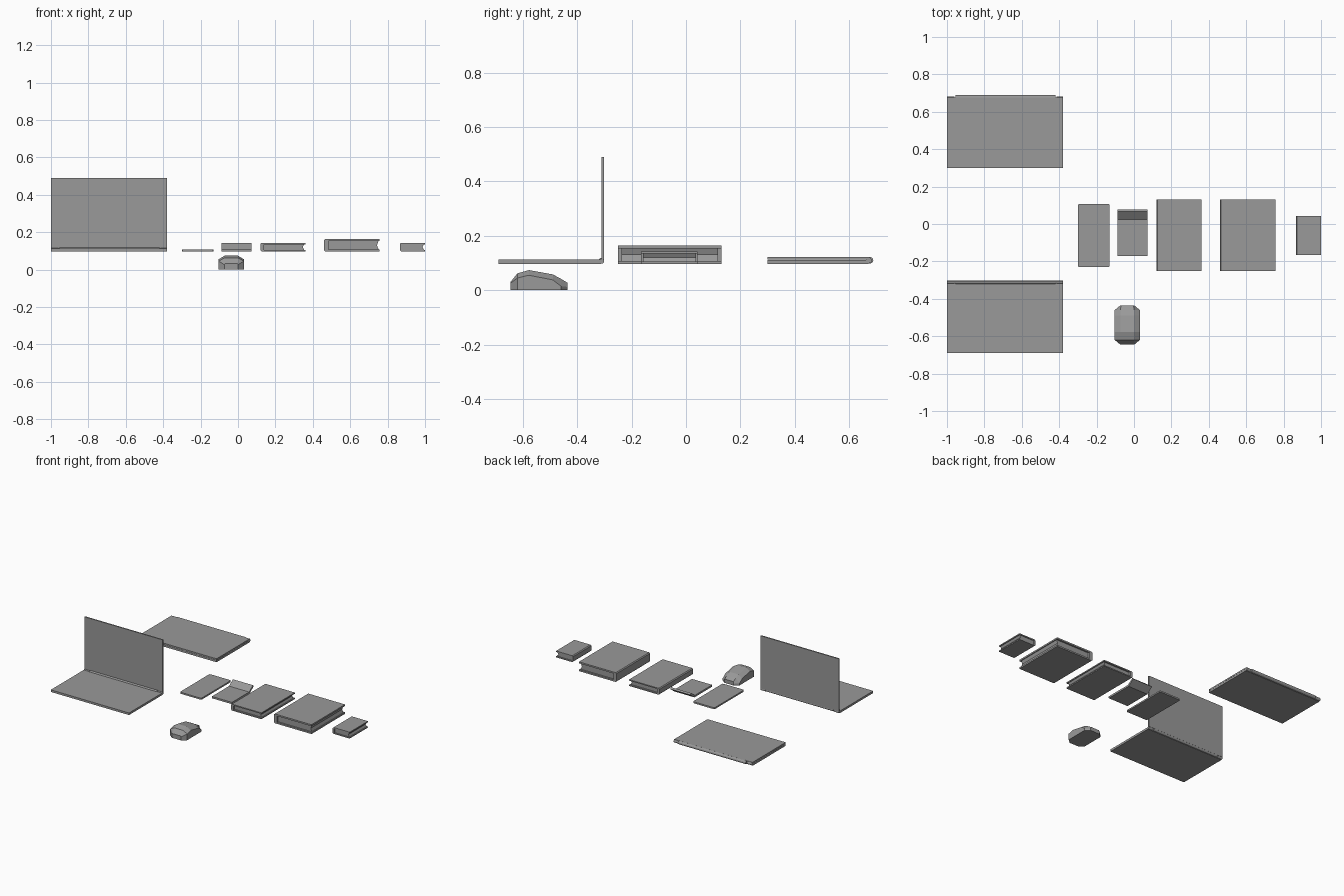
import bpy
import bmesh
from math import pi, sin, cos
from mathutils import Matrix

cube = bpy.data.objects.get("Cube")
if cube:
    bpy.data.objects.remove(cube, do_unlink=True)

GREY = (0.32, 0.32, 0.32, 1)
mat = bpy.data.materials.new("plain grey")
mat.use_nodes = True
mat.diffuse_color = GREY
mat.node_tree.nodes["Principled BSDF"].inputs["Base Color"].default_value = GREY


def finish(name, bm):
    bmesh.ops.recalc_face_normals(bm, faces=bm.faces)
    mesh = bpy.data.meshes.new(name)
    bm.to_mesh(mesh)
    bm.free()
    mesh.materials.append(mat)
    obj = bpy.data.objects.new(name, mesh)
    bpy.context.collection.objects.link(obj)
    return obj


def loft(name, rings):
    """Skin a list of equal closed rings and cap both ends."""
    bm = bmesh.new()
    loops = [[bm.verts.new(p) for p in ring] for ring in rings]
    n = len(loops[0])
    for a, b in zip(loops, loops[1:]):
        for i in range(n):
            j = (i + 1) % n
            bm.faces.new((a[i], a[j], b[j], b[i]))
    bm.faces.new(loops[0])
    bm.faces.new(loops[-1])
    return finish(name, bm)


def box(name, x, y, z):
    return loft(name, [[(x[0], y[0], h), (x[1], y[0], h), (x[1], y[1], h), (x[0], y[1], h)]
                       for h in z])


def extrude_x(name, profile, x):
    return loft(name, [[(s, y, z) for y, z in profile] for s in x])


def extrude_y(name, profile, y):
    return loft(name, [[(x, s, z) for x, z in profile] for s in y])


def barrel(name, x, y, z, r):
    ring = [(y + r * cos(i * pi / 6), z + r * sin(i * pi / 6)) for i in range(12)]
    return extrude_x(name, ring, x)


LAPTOP_X = (-1, -0.38)
HINGE_X = (-0.955, -0.42)

# Open laptop
box("open_laptop_base", LAPTOP_X, (-0.69, -0.312), (0.097, 0.112))
box("open_laptop_screen", LAPTOP_X, (-0.31, -0.301), (0.112, 0.49))
barrel("open_laptop_hinge", HINGE_X, -0.311, 0.109, 0.01)
for side, x in (("right", (-1, -0.96)), ("left", (-0.415, -0.38))):
    barrel(side + "_open_hinge_end", x, -0.31, 0.107, 0.009)

# Closed laptop
box("closed_laptop_base", LAPTOP_X, (0.3, 0.672), (0.097, 0.111))
box("closed_laptop_lid", LAPTOP_X, (0.3, 0.676), (0.112, 0.122))
barrel("closed_laptop_hinge", HINGE_X, 0.677, 0.11, 0.012)
for side, x in (("right", (-1, -0.96)), ("left", (-0.415, -0.38))):
    barrel(side + "_closed_hinge_end", x, 0.672, 0.11, 0.011)

# Slab phone with rounded vertical corners
phone = box("slab_phone", (-0.3, -0.13), (-0.23, 0.107), (0.097, 0.108))
bm = bmesh.new()
bm.from_mesh(phone.data)
upright = [e for e in bm.edges if abs(e.verts[0].co.z - e.verts[1].co.z) > 0.005]
bmesh.ops.bevel(bm, geom=upright, offset=0.008, segments=2, profile=0.5, affect='EDGES')
bm.to_mesh(phone.data)
bm.free()

# Folding phone with its far end bent upward
fold = [(-0.17, 0.097), (0.03, 0.097), (0.077, 0.132), (0.068, 0.142),
        (0.024, 0.11), (-0.17, 0.11)]
extrude_x("folding_phone", fold, (-0.088, 0.071))


# Books: a wrapped cover with a recessed page block, hollowed at the fore edge
def book(name, x, y, z, cover, spine, recess):
    a, b = x
    lo, hi = z
    r = 0.006
    wrap = [(b, lo), (a + r, lo), (a, lo + r), (a, hi - r), (a + r, hi), (b, hi),
            (b, hi - cover), (a + spine, hi - cover), (a + spine, lo + cover), (b, lo + cover)]
    extrude_y(name + "_cover", wrap, y)
    edge = b - 0.006
    mid = (lo + hi) / 2
    pages = [(a + spine, lo + cover), (edge, lo + cover), (edge - 0.008, mid),
             (edge, hi - cover), (a + spine, hi - cover)]
    extrude_y(name + "_pages", pages, (y[0] + recess, y[1] - recess))


book("medium_book", (0.12, 0.36), (-0.25, 0.13), (0.097, 0.143), 0.008, 0.02, 0.012)
book("large_book", (0.46, 0.757), (-0.25, 0.13), (0.097, 0.164), 0.011, 0.025, 0.012)
book("small_book", (0.866, 1.0), (-0.165, 0.042), (0.097, 0.143), 0.008, 0.012, 0.006)

# Computer mouse: faceted shell from cross-sections
# each section: y, half width, shoulder height, top half width, top height
sections = [(-0.645, 0.037, 0.026, 0.034, 0.031),
            (-0.62, 0.067, 0.045, 0.036, 0.062),
            (-0.578, 0.067, 0.055, 0.036, 0.074),
            (-0.49, 0.067, 0.038, 0.036, 0.058),
            (-0.46, 0.067, 0.015, 0.036, 0.042),
            (-0.435, 0.037, 0.012, 0.034, 0.027)]
mouse = loft("computer_mouse", [
    [(-w, y, 0), (-w, y, s), (-t, y, h), (t, y, h), (w, y, s), (w, y, 0)]
    for y, w, s, t, h in sections])
mouse.data.transform(Matrix.Translation((-0.036, 0, 0)))
